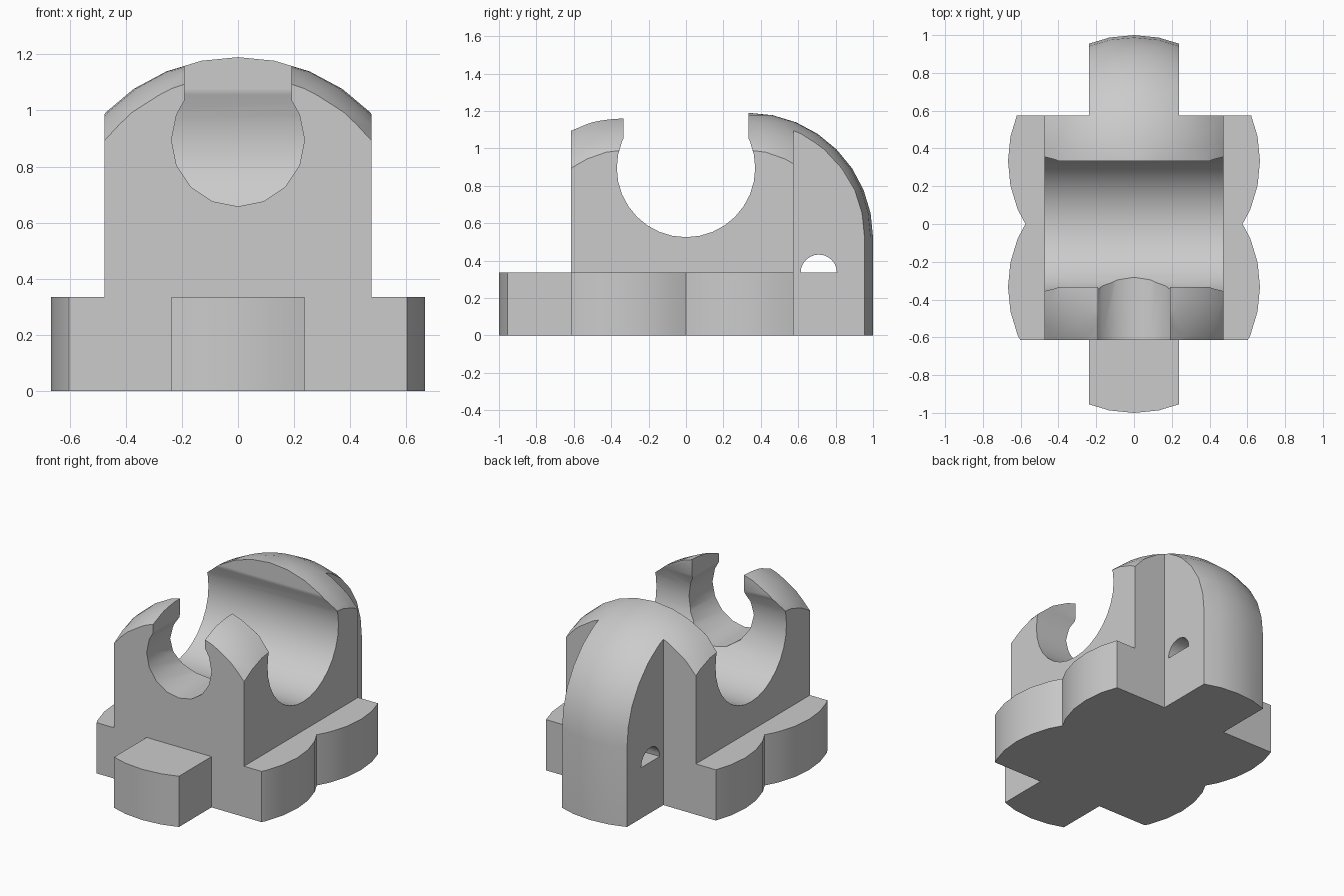
import bpy, bmesh, math
from mathutils import Vector

cube = bpy.data.objects.get("Cube")
if cube:
    bpy.data.objects.remove(cube, do_unlink=True)

R = 0.667          # radius of the two round posts
SPRING = 0.523     # height where each dome begins
OFFSET = 0.333     # post centres along y
LEDGE = 0.335      # top of the foot
TAB = 0.237        # half width of the front and back tabs
SIDE = 0.475       # half width of the upper body
FRONT, BACK = -0.615, 0.575
BORE_Z = 0.895


def to_object(name, bm):
    bmesh.ops.recalc_face_normals(bm, faces=bm.faces)
    mesh = bpy.data.meshes.new(name)
    bm.to_mesh(mesh)
    bm.free()
    obj = bpy.data.objects.new(name, mesh)
    bpy.context.collection.objects.link(obj)
    return obj


def domed_post(name, y):
    """Cylinder with a hemispherical top, spun from a profile."""
    bm = bmesh.new()
    arc = [math.pi / 2 * k / 8 for k in range(9)]
    profile = [(0, 0), (R, 0)]
    profile += [(R * math.cos(a), SPRING + R * math.sin(a)) for a in arc]
    verts = [bm.verts.new((x, 0, z)) for x, z in profile]
    edges = [bm.edges.new(pair) for pair in zip(verts, verts[1:])]
    bmesh.ops.spin(bm, geom=verts + edges, cent=(0, 0, 0), axis=(0, 0, 1),
                   angle=math.tau, steps=32)
    bmesh.ops.remove_doubles(bm, verts=bm.verts, dist=0.0005)
    bmesh.ops.translate(bm, verts=bm.verts, vec=(0, y, 0))
    return to_object(name, bm)


def prism(name, points, axis, low, high):
    """Extrude a flat profile along x or y."""
    bm = bmesh.new()
    place = (lambda a, b: (low, a, b)) if axis == "x" else (lambda a, b: (a, low, b))
    face = bm.faces.new([bm.verts.new(place(a, b)) for a, b in points])
    extruded = bmesh.ops.extrude_face_region(bm, geom=[face])["geom"]
    step = high - low
    move = Vector((step, 0, 0)) if axis == "x" else Vector((0, step, 0))
    bmesh.ops.translate(bm, vec=move,
                        verts=[g for g in extruded if isinstance(g, bmesh.types.BMVert)])
    return to_object(name, bm)


def box(name, x, y, z):
    points = [(x[0], z[0]), (x[1], z[0]), (x[1], z[1]), (x[0], z[1])]
    return prism(name, points, "y", *y)


def keyhole(radius, half_slot, sides):
    """Round bore with an open slot above it."""
    neck = math.acos(half_slot / radius)
    angles = [math.tau * k / sides for k in range(sides * 2)]
    angles = [a for a in angles if math.pi - neck + 0.02 < a < math.tau + neck - 0.02]
    points = [(radius * math.cos(a), BORE_Z + radius * math.sin(a)) for a in angles]
    neck_z = BORE_Z + radius * math.sin(neck)
    return points + [(half_slot, neck_z), (half_slot, 2), (-half_slot, 2), (-half_slot, neck_z)]


def combine(target, tool, operation):
    tool.hide_render = True
    mod = target.modifiers.new(tool.name, "BOOLEAN")
    mod.operation = operation
    mod.solver = "EXACT"
    mod.object = tool
    bpy.context.view_layer.objects.active = target
    bpy.ops.object.modifier_apply(modifier=mod.name)
    bpy.data.objects.remove(tool, do_unlink=True)


# Two overlapping domed posts form the solid block
body = domed_post("holder_body", OFFSET)
combine(body, domed_post("front_post", -OFFSET), "UNION")

# Trim the corners to leave the tabs, and the sides to leave the foot
for s in (1, -1):
    corner_x = sorted((s * TAB, s * 2))
    side_x = sorted((s * SIDE, s * 2))
    combine(body, box("back_corner", corner_x, (BACK, 2), (-1, 2)), "DIFFERENCE")
    combine(body, box("front_corner", corner_x, (-2, FRONT), (-1, 2)), "DIFFERENCE")
    combine(body, box("side_trim", side_x, (-2, 2), (LEDGE, 2)), "DIFFERENCE")
combine(body, box("front_trim", (-1, 1), (-2, FRONT), (LEDGE, 2)), "DIFFERENCE")

# Wide bore across the body and narrow bore through the front wall
combine(body, prism("cross_bore", keyhole(0.37, OFFSET, 32), "x", -1, 1), "DIFFERENCE")
combine(body, prism("front_bore", keyhole(TAB, 0.19, 16), "y", -1.2, 0), "DIFFERENCE")

# Half-round hole through the back tab
half_round = [(0.71 + 0.097 * math.cos(math.pi * k / 12),
               LEDGE + 0.097 * math.sin(math.pi * k / 12)) for k in range(13)]
combine(body, prism("tab_hole", half_round, "x", -1, 1), "DIFFERENCE")

# Plain grey finish
grey = bpy.data.materials.new("light_grey")
grey.use_nodes = True
colour = (0.6, 0.6, 0.6, 1)
grey.diffuse_color = colour
grey.node_tree.nodes["Principled BSDF"].inputs["Base Color"].default_value = colour
body.data.materials.clear()
body.data.materials.append(grey)

bpy.ops.object.select_all(action="DESELECT")
body.select_set(True)
bpy.context.view_layer.objects.active = body
bpy.ops.object.shade_smooth_by_angle(angle=math.radians(25))
